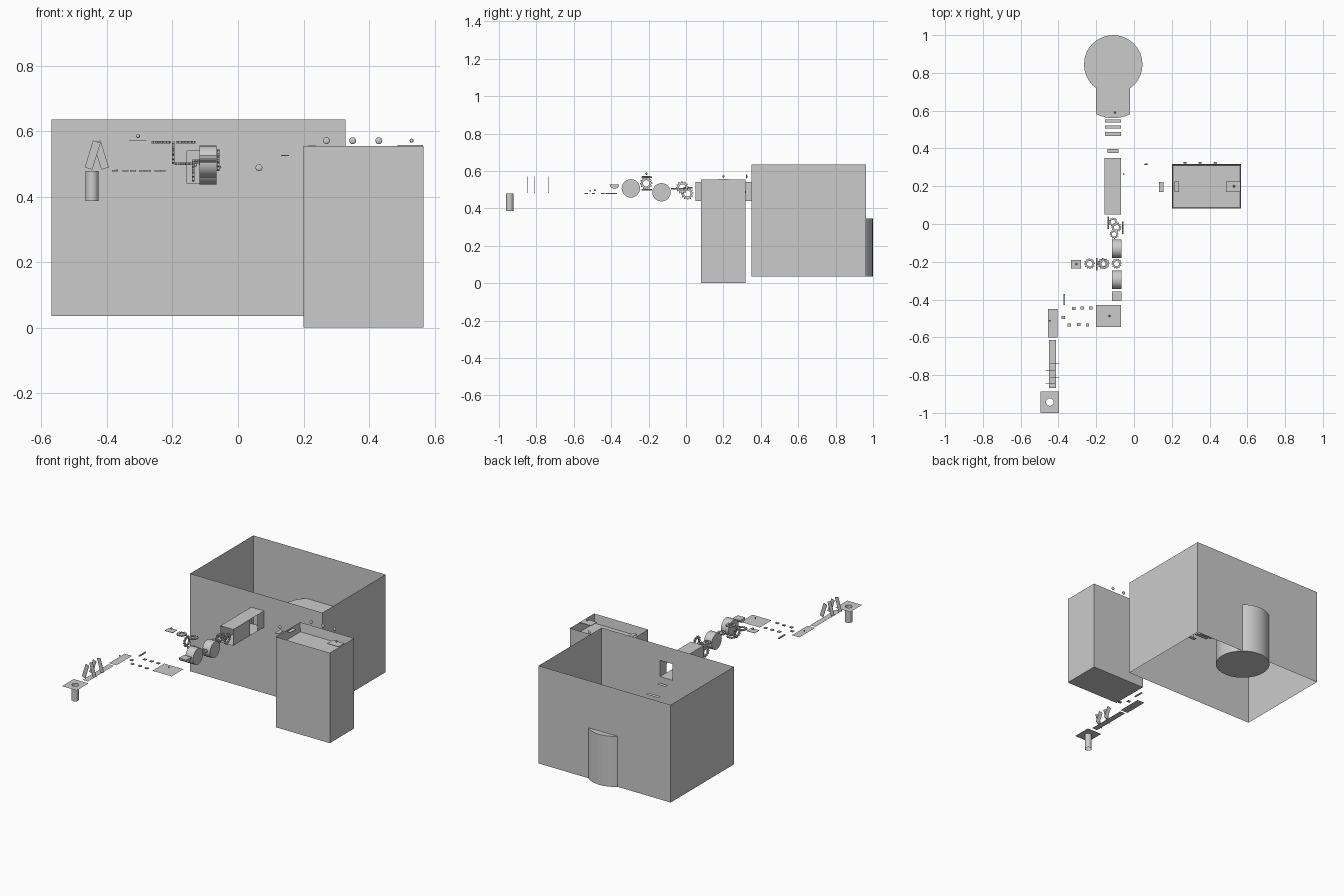
import bpy, bmesh, math
from mathutils import Vector, Matrix

if "Cube" in bpy.data.objects:
    bpy.data.objects.remove(bpy.data.objects["Cube"])


def finish(name, bm):
    mesh = bpy.data.meshes.new(name)
    bm.to_mesh(mesh)
    bm.free()
    ob = bpy.data.objects.new(name, mesh)
    bpy.context.collection.objects.link(ob)
    return ob


def quad(bm, *pts):
    bm.faces.new([bm.verts.new(p) for p in pts])


def plate(name, x0, x1, y0, y1, z, t=0.0):
    bm = bmesh.new()
    if t:
        bmesh.ops.create_cube(bm, size=1, matrix=Matrix.Translation(((x0 + x1) / 2, (y0 + y1) / 2, z))
                              @ Matrix.Diagonal((x1 - x0, y1 - y0, t, 1)))
    else:
        quad(bm, (x0, y0, z), (x1, y0, z), (x1, y1, z), (x0, y1, z))
    return finish(name, bm)


def turn(axis):
    return {'x': Matrix.Rotation(math.pi / 2, 4, 'Y'), 'y': Matrix.Rotation(math.pi / 2, 4, 'X'),
            'z': Matrix.Identity(4)}[axis]


def cylinder(name, c, r, h, axis='z', n=32):
    bm = bmesh.new()
    bmesh.ops.create_cone(bm, cap_ends=True, segments=n, radius1=r, radius2=r, depth=h,
                          matrix=Matrix.Translation(c) @ turn(axis))
    ob = finish(name, bm)
    bpy.context.view_layer.objects.active = ob
    ob.select_set(True)
    bpy.ops.object.shade_smooth_by_angle()
    ob.select_set(False)
    return ob


def ball(name, c, r, squash=(1, 1, 1)):
    bm = bmesh.new()
    bmesh.ops.create_uvsphere(bm, u_segments=12, v_segments=8, radius=r,
                              matrix=Matrix.Translation(c) @ Matrix.Diagonal((*squash, 1)))
    return finish(name, bm)


def gear(name, c, axis, r=0.033, hole=0.014, t=0.007, teeth=12):
    # toothed ring with a round bore
    bm = bmesh.new()
    n = teeth * 4
    rings = []
    for z in (-t / 2, t / 2):
        out, inn = [], []
        for i in range(n):
            a = 2 * math.pi * i / n
            ro = r if i % 4 < 2 else r * 0.8
            d = Vector((math.cos(a), math.sin(a), 0))
            out.append(bm.verts.new(d * ro + Vector((0, 0, z))))
            inn.append(bm.verts.new(d * hole + Vector((0, 0, z))))
        rings.append((out, inn))
    (o0, i0), (o1, i1) = rings
    for i in range(n):
        j = (i + 1) % n
        for f in ((o0[i], o0[j], o1[j], o1[i]), (i0[j], i0[i], i1[i], i1[j]),
                  (o1[i], o1[j], i1[j], i1[i]), (o0[j], o0[i], i0[i], i0[j])):
            bm.faces.new(f)
    bm.transform(Matrix.Translation(c) @ turn(axis))
    return finish(name, bm)


# Large hall: thin walls, open above and below, doorway in the front wall
X0, X1, Y0, Y1, Z0, Z1 = -0.57, 0.328, 0.35, 0.963, 0.035, 0.635
TX0, TX1, TZ0, TZ1 = -0.155, -0.068, 0.44, 0.54
bm = bmesh.new()
for x in (X0, X1):
    quad(bm, (x, Y0, Z0), (x, Y1, Z0), (x, Y1, Z1), (x, Y0, Z1))
quad(bm, (X0, Y1, Z0), (X1, Y1, Z0), (X1, Y1, Z1), (X0, Y1, Z1))
for a, b, c, d in ((X0, TX0, Z0, Z1), (TX1, X1, Z0, Z1), (TX0, TX1, Z0, TZ0), (TX0, TX1, TZ1, Z1)):
    quad(bm, (a, Y0, c), (b, Y0, c), (b, Y0, d), (a, Y0, d))
finish("hall_walls", bm)

# Tunnel into the hall with a side opening
bm = bmesh.new()
T0, T1 = 0.05, 0.35
for z in (TZ0, TZ1):
    quad(bm, (TX0, T0, z), (TX1, T0, z), (TX1, T1, z), (TX0, T1, z))
for x, a, b in ((TX0, T0, T1), (TX1, T0, 0.215), (TX1, 0.285, T1)):
    quad(bm, (x, a, TZ0), (x, b, TZ0), (x, b, TZ1), (x, a, TZ1))
finish("tunnel", bm)

# Round platform, its approach with a curved front edge, and steps
cylinder("round_platform", (-0.11, 0.845, 0.19), 0.155, 0.31, n=32)
bm = bmesh.new()
pts = [(-0.02, 0.75, 0.344), (-0.2, 0.75, 0.344)]
pts += [(-0.2 + 0.18 * i / 8, 0.56 + 0.022 * (i / 4 - 1) ** 2, 0.344) for i in range(9)]
quad(bm, *pts)
finish("platform_approach", bm)
ball("approach_marker", (-0.1, 0.59, 0.352), 0.005)
for i, (y0, y1, z, w) in enumerate(((0.375, 0.398, 0.415, 0.028), (0.465, 0.487, 0.385, 0.043),
                                    (0.505, 0.522, 0.37, 0.043), (0.537, 0.552, 0.355, 0.043))):
    plate(f"step_{i}", -0.111 - w, -0.111 + w, y0, y1, z)

# Tall tower, hollow near the top
x0, x1, y0, y1, h, w = 0.2, 0.567, 0.081, 0.317, 0.555, 0.009
bm = bmesh.new()
bmesh.ops.create_cube(bm, size=1, matrix=Matrix.Translation(((x0 + x1) / 2, (y0 + y1) / 2, h / 2))
                      @ Matrix.Diagonal((x1 - x0, y1 - y0, h, 1)))
bm.normal_update()
top = max(bm.faces, key=lambda f: f.calc_center_median().z)
bmesh.ops.inset_region(bm, faces=[top], thickness=w)
for v in top.verts:
    v.co.z = 0.5
finish("tower", bm)
plate("tower_ledge_left", 0.215, 0.237, 0.17, 0.226, 0.556, 0.003)
plate("tower_ledge_right", 0.487, 0.565, 0.17, 0.226, 0.556, 0.003)
plate("floating_ledge", 0.132, 0.156, 0.17, 0.223, 0.526, 0.003)
ball("ledge_marker", (0.53, 0.2, 0.571), 0.006)

# Wall studs
for i, (x, y, z) in enumerate(((0.27, 0.324, 0.571), (0.35, 0.324, 0.571),
                               (0.43, 0.324, 0.571), (0.064, 0.316, 0.488))):
    ball(f"stud_{i}", (x, y, z), 0.0105, (1, 0.4, 1))
ball("tunnel_marker", (-0.055, 0.265, 0.49), 0.004)

# Rolling drums and half drum
cylinder("drum_front", (-0.091, -0.295, 0.507), 0.049, 0.052, 'x', 24)
cylinder("drum_rear", (-0.091, -0.131, 0.486), 0.049, 0.052, 'x', 24)
half = bmesh.new()
prof = [(-0.383 + 0.025 * math.cos(a), 0.527 + 0.022 * math.sin(a))
        for a in [math.pi + math.pi * i / 8 for i in range(9)]]
sides = [[half.verts.new((x, *p)) for p in prof] for x in (-0.117, -0.066)]
half.faces.new(sides[0])
half.faces.new(sides[1][::-1])
for i in range(9):
    j = (i + 1) % 9
    half.faces.new((sides[0][i], sides[1][i], sides[1][j], sides[0][j]))
finish("half_drum", half)

# Gear train
for i, (c, ax, r) in enumerate((
        ((-0.235, -0.21, 0.566), 'z', 0.029), ((-0.158, -0.21, 0.566), 'z', 0.029),
        ((-0.165, -0.21, 0.5), 'z', 0.029), ((-0.092, -0.21, 0.5), 'z', 0.027),
        ((-0.198, -0.213, 0.534), 'x', 0.034), ((-0.06, -0.02, 0.512), 'x', 0.034),
        ((-0.137, 0.007, 0.48), 'x', 0.034), ((-0.111, 0.01, 0.51), 'z', 0.024),
        ((-0.093, -0.017, 0.505), 'z', 0.027), ((-0.105, -0.055, 0.505), 'z', 0.024))):
    gear(f"gear_{i}", c, ax, r, r * 0.5)

# Flat platforms along the path
plate("gear_platform", -0.333, -0.28, -0.235, -0.19, 0.571, 0.002)
ball("gear_platform_marker", (-0.305, -0.212, 0.585), 0.006)
plate("wide_platform", -0.2, -0.07, -0.545, -0.43, 0.479)
ball("wide_platform_marker", (-0.13, -0.487, 0.497), 0.005)
plate("corner_platform", -0.455, -0.405, -0.602, -0.45, 0.479)
ball("corner_platform_marker", (-0.445, -0.512, 0.494), 0.004)
plate("walkway", -0.449, -0.413, -0.867, -0.615, 0.479)
plate("narrow_bar", -0.374, -0.366, -0.43, -0.37, 0.48, 0.006)
for i, (x, y) in enumerate(((-0.32, -0.447), (-0.275, -0.445), (-0.23, -0.445), (-0.375, -0.495),
                            (-0.343, -0.535), (-0.293, -0.532), (-0.246, -0.535))):
    plate(f"stepping_stone_{i}", x - 0.009, x + 0.009, y - 0.008, y + 0.008, 0.479, 0.005)

# Start platform with a round hole and a pipe below it
bm = bmesh.new()
cx, cy, r, n = -0.446, -0.943, 0.02, 32
ring, rim = [], []
for i in range(n):
    a = 2 * math.pi * (i + 0.0) / n
    c, s = math.cos(a), math.sin(a)
    k = 1 / max(abs(c), abs(s))
    ring.append(bm.verts.new((cx + r * c, cy + r * s, 0.479)))
    rim.append(bm.verts.new((cx + 0.05 * k * c, cy + 0.057 * k * s, 0.479)))
low = [bm.verts.new((v.co.x, v.co.y, 0.386)) for v in ring]
for i in range(n):
    j = (i + 1) % n
    bm.faces.new((ring[i], rim[i], rim[j], ring[j]))
    bm.faces.new((low[i], low[j], ring[j], ring[i]))
finish("start_platform_and_pipe", bm)

# Swinging blades over the walkway
for i, y in enumerate((-0.847, -0.812, -0.776, -0.738)):
    s = -1 if i % 2 == 0 else 1
    bm = bmesh.new()
    quad(bm, (-0.012, 0, -0.086), (0.012, 0, -0.086), (0.012, 0, 0), (-0.012, 0, 0))
    bm.transform(Matrix.Translation((-0.431, y, 0.568)) @ Matrix.Rotation(-s * 0.3, 4, 'Y'))
    ob = finish(f"blade_{i}", bm)
    mod = ob.modifiers.new("thickness", 'SOLIDIFY')
    mod.thickness = 0.002
